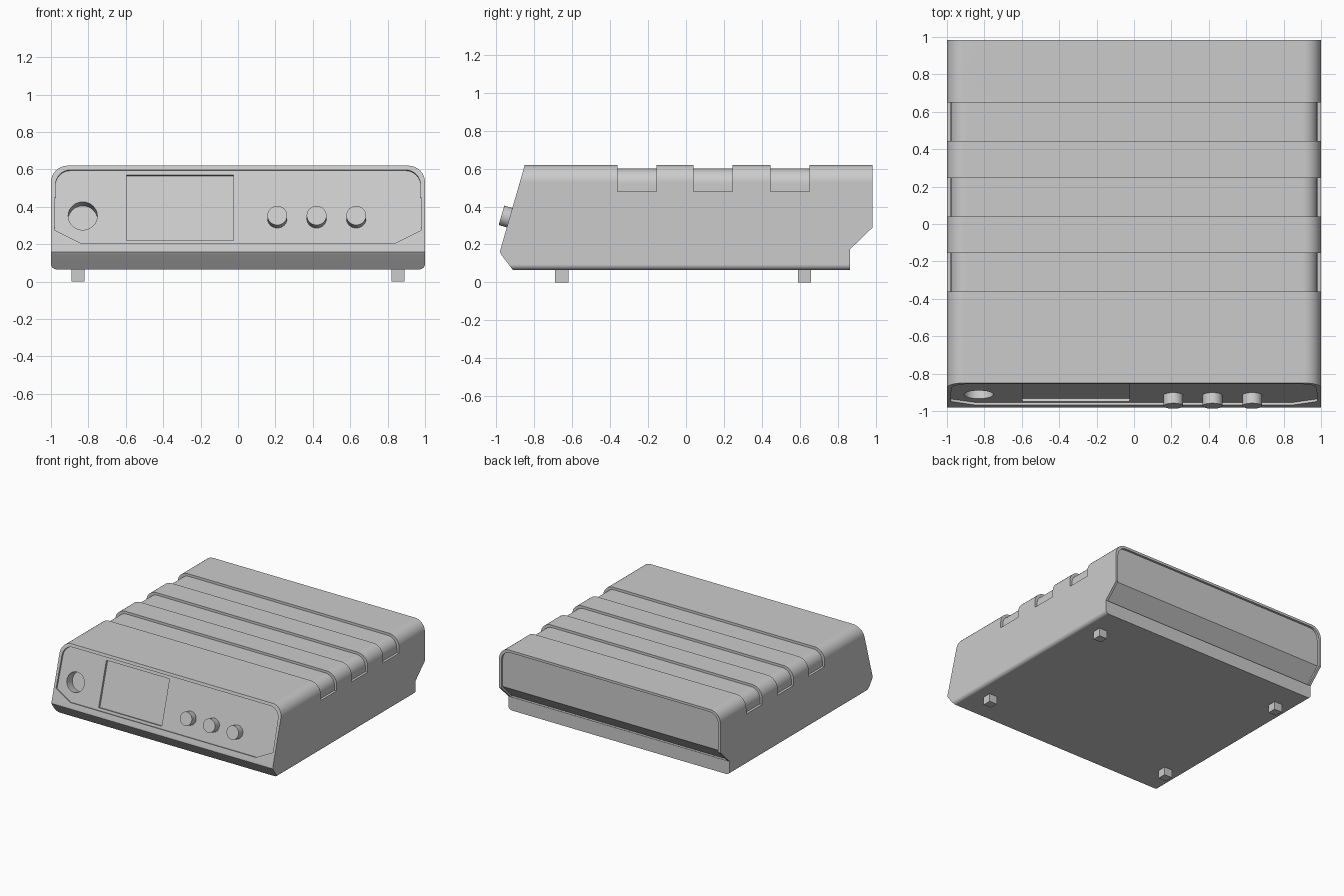
import bpy, bmesh, math
from mathutils import Vector

cube = bpy.data.objects.get("Cube")
if cube:
    bpy.data.objects.remove(cube, do_unlink=True)

grey = bpy.data.materials.new("light_grey")
grey.use_nodes = True
grey.diffuse_color = (0.6, 0.6, 0.6, 1)
grey.node_tree.nodes["Principled BSDF"].inputs["Base Color"].default_value = (0.6, 0.6, 0.6, 1)

X, Y, Z = Vector((1, 0, 0)), Vector((0, 1, 0)), Vector((0, 0, 1))
# Sloped front: a point on it, its upward direction and its outward normal
SLOPE_AT = Vector((0, -0.979, 0.17))
UP = Vector((0, 0.13, 0.45)).normalized()
OUT = X.cross(UP)


def prism(name, outline, origin, u, v, axis, start, end):
    """Extrude a 2D outline in the plane (u, v) along an axis."""
    bm = bmesh.new()
    base = [bm.verts.new(origin + u * a + v * b + axis * start) for a, b in outline]
    face = bm.faces.new(base)
    ext = bmesh.ops.extrude_face_region(bm, geom=[face])
    top = [g for g in ext["geom"] if isinstance(g, bmesh.types.BMVert)]
    bmesh.ops.translate(bm, verts=top, vec=axis * (end - start))
    bmesh.ops.recalc_face_normals(bm, faces=bm.faces)
    mesh = bpy.data.meshes.new(name)
    bm.to_mesh(mesh)
    bm.free()
    mesh.materials.append(grey)
    obj = bpy.data.objects.new(name, mesh)
    bpy.context.collection.objects.link(obj)
    return obj


def arc(cx, cy, r, a0, a1, n=8):
    angles = [math.radians(a0 + (a1 - a0) * i / n) for i in range(n + 1)]
    return [(cx + r * math.cos(a), cy + r * math.sin(a)) for a in angles]


def rounded_top(w, z, r):
    """Right-to-left top edge with both corners rounded."""
    return arc(w - r, z - r, r, 0, 90) + arc(r - w, z - r, r, 90, 180)


def on_slope(points):
    """Turn (x, z) front positions into positions along the slope."""
    return [(x, (z - SLOPE_AT.z) / UP.z) for x, z in points]


def boolean(obj, cutter, operation="DIFFERENCE"):
    mod = obj.modifiers.new("cut", "BOOLEAN")
    mod.object, mod.operation, mod.solver = cutter, operation, "EXACT"
    bpy.context.view_layer.objects.active = obj
    bpy.ops.object.modifier_apply(modifier=mod.name)
    bpy.data.objects.remove(cutter, do_unlink=True)


def smooth(obj):
    bpy.ops.object.select_all(action="DESELECT")
    obj.select_set(True)
    bpy.context.view_layer.objects.active = obj
    bpy.ops.object.shade_smooth_by_angle(angle=math.radians(30))
    obj.modifiers.new("flat_normals", "WEIGHTED_NORMAL").keep_sharp = True


ZERO = Vector()

# Case: side profile limited by a rounded front outline
side = [(-0.85, 0.62), (-0.979, 0.17), (-0.98, 0.158), (-0.973, 0.145), (-0.912, 0.065),
        (0.865, 0.065), (0.865, 0.175), (0.984, 0.29), (0.984, 0.62)]
case = prism("case", side, ZERO, Y, Z, X, -1.1, 1.1)
front = rounded_top(1, 0.62, 0.09) + arc(-0.97, 0.095, 0.03, 180, 270, 4) + arc(0.97, 0.095, 0.03, 270, 360, 4)
boolean(case, prism("outline", front, ZERO, X, Z, Y, -1.2, 1.2), "INTERSECT")

# Three grooves over the top and down the sides
saddle = [(0.98, 0.48)] + rounded_top(0.98, 0.6, 0.08) + [(-0.98, 0.48), (-1.1, 0.48), (-1.1, 0.8), (1.1, 0.8), (1.1, 0.48)]
for y in (-0.36, 0.04, 0.445):
    boolean(case, prism("groove", saddle, ZERO, X, Z, Y, y, y + 0.205))

# Recessed back with a rim at the top and sides
back = [(0.966, 0.7), (0.966, 0.297), (0.845, 0.176), (1.1, 0.176), (1.1, 0.7)]
recess = prism("back_recess", back, ZERO, Y, Z, X, -1.1, 1.1)
inner = rounded_top(0.98, 0.6, 0.08) + [(-0.98, 0.1), (0.98, 0.1)]
boolean(recess, prism("back_outline", inner, ZERO, X, Z, Y, 0.5, 1.3), "INTERSECT")
boolean(case, recess)

# Recessed front panel, screen well and round socket
panel = [(0.98, 0.275)] + rounded_top(0.976, 0.597, 0.08) + [(-0.98, 0.275), (-0.84, 0.205), (0.84, 0.205)]
boolean(case, prism("panel", on_slope(panel), SLOPE_AT, X, UP, OUT, -0.014, 0.1))
screen = [(-0.595, 0.225), (-0.025, 0.225), (-0.025, 0.573), (-0.595, 0.573)]
boolean(case, prism("screen", on_slope(screen), SLOPE_AT, X, UP, OUT, -0.032, 0.1))
socket = arc(-0.83, (0.355 - SLOPE_AT.z) / UP.z, 0.078, 0, 360, 32)[:-1]
boolean(case, prism("socket", socket, SLOPE_AT, X, UP, OUT, -0.09, 0.1))
smooth(case)

# Knobs standing out of the panel
for i, x in enumerate((0.21, 0.42, 0.632)):
    circle = arc(x, (0.341 - SLOPE_AT.z) / UP.z, 0.053, 0, 360, 32)[:-1]
    smooth(prism(f"knob_{i + 1}", circle, SLOPE_AT, X, UP, OUT, -0.02, 0.045))

# Square feet
square = [(-0.035, -0.035), (0.035, -0.035), (0.035, 0.035), (-0.035, 0.035)]
for end, y in (("front", -0.655), ("back", 0.625)):
    for hand, x in (("left", 0.855), ("right", -0.855)):
        prism(f"{end}_{hand}_foot", square, Vector((x, y, 0)), X, Y, Z, 0, 0.07)
